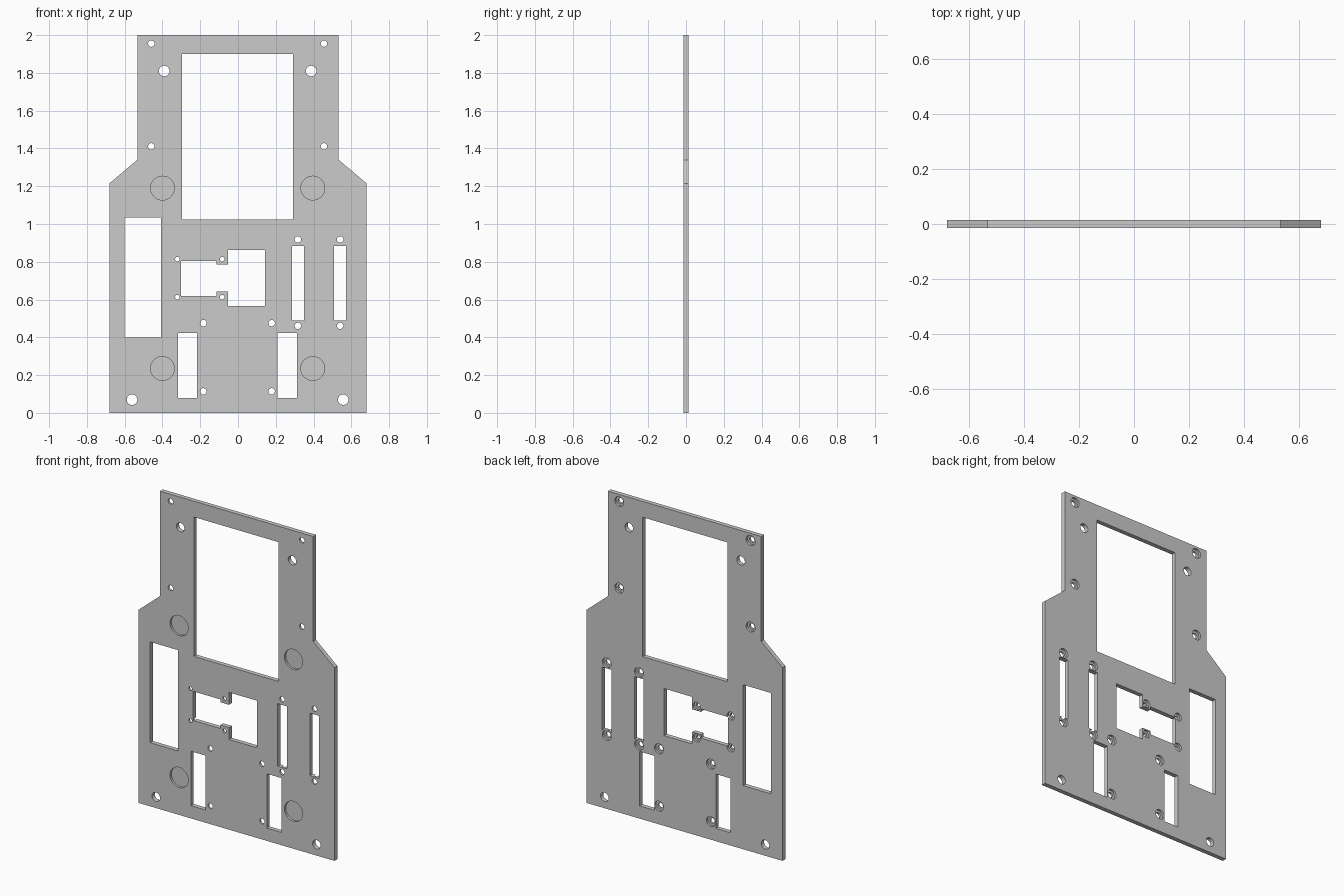
import bpy, bmesh
from math import cos, sin, pi

if "Cube" in bpy.data.objects:
    bpy.data.objects.remove(bpy.data.objects["Cube"])

T = 0.014  # half thickness of the plate
E = 0.02   # overshoot of the cutters


def prism(bm, pts, y0, y1):
    """Closed solid from an xz outline, extruded along y."""
    a = [bm.verts.new((x, y0, z)) for x, z in pts]
    b = [bm.verts.new((x, y1, z)) for x, z in pts]
    bm.faces.new(a)
    bm.faces.new(b[::-1])
    for i in range(len(a)):
        j = (i + 1) % len(a)
        bm.faces.new((a[j], a[i], b[i], b[j]))


def circle(x, z, r, n=32):
    return [(x + r * cos(2 * pi * i / n), z + r * sin(2 * pi * i / n)) for i in range(n)]


def rect(x0, x1, z0, z1):
    return [(x0, z0), (x1, z0), (x1, z1), (x0, z1)]


def make(name, solids):
    bm = bmesh.new()
    for pts, y0, y1 in solids:
        prism(bm, pts, y0, y1)
    bmesh.ops.recalc_face_normals(bm, faces=bm.faces)
    me = bpy.data.meshes.new(name)
    bm.to_mesh(me)
    bm.free()
    ob = bpy.data.objects.new(name, me)
    bpy.context.collection.objects.link(ob)
    return ob


def grid(xs, zs):
    return [(x, z) for x in xs for z in zs]


# Plate with stepped shoulders
half = [(0.681, 0), (0.681, 1.215), (0.533, 1.34), (0.533, 2.0)]
plate = make("mounting_plate", [(half + [(-x, z) for x, z in half[::-1]], -T, T)])

# Rectangular windows and the notched connector opening
windows = [
    rect(-0.297, 0.292, 1.024, 1.90),
    rect(-0.602, -0.408, 0.40, 1.034),
    rect(0.286, 0.35, 0.49, 0.883),
    rect(0.509, 0.573, 0.49, 0.883),
    rect(-0.318, -0.217, 0.08, 0.422),
    rect(0.21, 0.313, 0.08, 0.422),
    [(-0.302, 0.62), (-0.113, 0.62), (-0.113, 0.642), (-0.053, 0.642),
     (-0.053, 0.567), (0.143, 0.567), (0.143, 0.863), (-0.053, 0.863),
     (-0.053, 0.785), (-0.113, 0.785), (-0.113, 0.803), (-0.302, 0.803)],
]

# Screw holes, counterbored from the back
medium = (grid((-0.459, 0.455), (1.411, 1.955)) + grid((-0.183, 0.178), (0.114, 0.475))
          + grid((0.317, 0.541), (0.461, 0.918)))
small = grid((-0.321, -0.084), (0.613, 0.814))
plain = [(-0.391, 1.81), (0.387, 1.81), (-0.561, 0.07), (0.557, 0.07)]
pockets = grid((-0.4, 0.396), (0.235, 1.19))

through = [(circle(x, z, r), -T - E, T + E)
           for group, r in ((medium, 0.017), (small, 0.012), (plain, 0.028))
           for x, z in group]
bores = [(circle(x, z, r), 0.0, T + E)
         for group, r in ((medium, 0.031), (small, 0.025)) for x, z in group]

# Round blind pockets on the front
recesses = [(circle(x, z, 0.063, 48), -T - E, 0.0) for x, z in pockets]

for name, solids in (("window_cutter", [(w, -T - E, T + E) for w in windows]),
                     ("hole_cutter", through),
                     ("counterbore_cutter", bores),
                     ("pocket_cutter", recesses)):
    cutter = make(name, solids)
    cutter.hide_render = True
    mod = plate.modifiers.new(name, 'BOOLEAN')
    mod.operation = 'DIFFERENCE'
    mod.solver = 'EXACT'
    mod.object = cutter
    bpy.context.view_layer.objects.active = plate
    bpy.ops.object.modifier_apply(modifier=mod.name)
    bpy.data.objects.remove(cutter)

# Smooth hole walls, sharp edges elsewhere
bpy.ops.object.select_all(action='DESELECT')
plate.select_set(True)
bpy.context.view_layer.objects.active = plate
bpy.ops.object.shade_smooth_by_angle()
